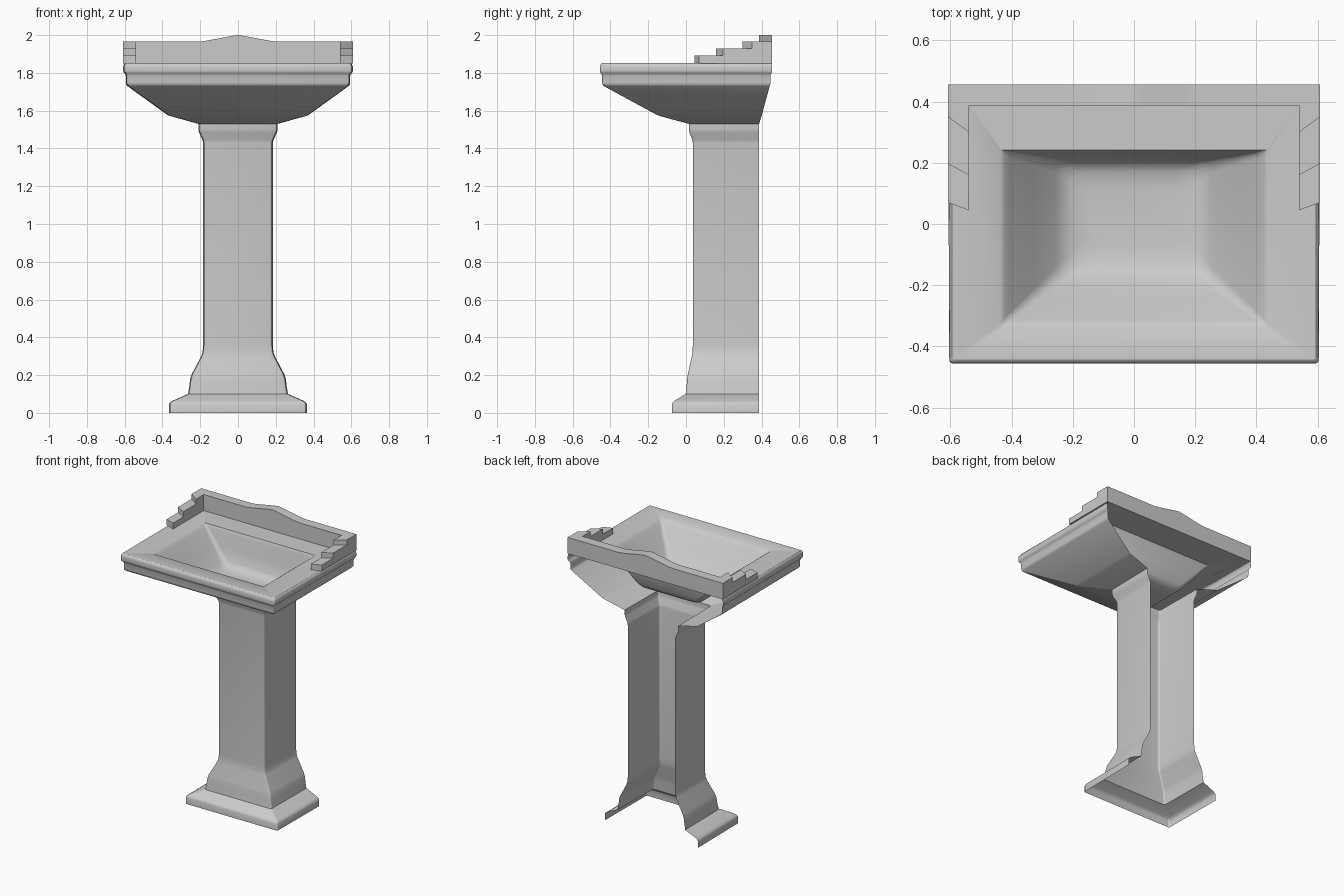
import bpy, bmesh
from math import sin, cos, pi

if "Cube" in bpy.data.objects:
    bpy.data.objects.remove(bpy.data.objects["Cube"])


def finish(name, bm, recalc=False):
    if recalc:
        bmesh.ops.recalc_face_normals(bm, faces=bm.faces)
    me = bpy.data.meshes.new(name)
    bm.to_mesh(me)
    bm.free()
    ob = bpy.data.objects.new(name, me)
    bpy.context.collection.objects.link(ob)
    bpy.ops.object.select_all(action='DESELECT')
    ob.select_set(True)
    bpy.context.view_layer.objects.active = ob
    bpy.ops.object.shade_smooth_by_angle(angle=0.6)
    return ob


def corner(cx, cy, r, start, n=4):
    return [(cx + r * cos(start + pi / 2 * i / n), cy + r * sin(start + pi / 2 * i / n))
            for i in range(n + 1)]


def u_ring(w, front, back, z, r=0.012):
    # three-sided outline, open at the back
    s = w - 0.004
    pts = [(-w, back)] + corner(-s + r, front + r, r, pi)
    pts += corner(s - r, front + r, r, 1.5 * pi) + [(w, back)]
    return [(x, y, z) for x, y in pts]


def box_ring(w, front, back, z, r):
    # closed rounded rectangle
    pts = corner(-w + r, front + r, r, pi) + corner(w - r, front + r, r, 1.5 * pi)
    pts += corner(w - r, back - r, r, 0) + corner(-w + r, back - r, r, pi / 2)
    return [(x, y, z) for x, y in pts]


def loft(name, rings, closed=False, cap=False):
    bm = bmesh.new()
    rows = [[bm.verts.new(p) for p in ring] for ring in rings]
    n = len(rows[0])
    for a, b in zip(rows, rows[1:]):
        for i in range(n if closed else n - 1):
            j = (i + 1) % n
            bm.faces.new((a[i], a[j], b[j], b[i]))
    if cap:
        bm.faces.new(rows[-1])
    return finish(name, bm)


def prism(name, side_a, side_b):
    bm = bmesh.new()
    a = [bm.verts.new(p) for p in side_a]
    b = [bm.verts.new(p) for p in side_b]
    bm.faces.new(a)
    bm.faces.new(b)
    for i in range(len(a)):
        j = (i + 1) % len(a)
        bm.faces.new((a[i], a[j], b[j], b[i]))
    return finish(name, bm, True)


# pedestal: thin shell, open at back and bottom (half width, front y, z)
pedestal = [(.365, -.075, 0), (.365, -.075, .045), (.36, -.071, .055), (.345, -.06, .065),
            (.265, -.002, .10), (.258, .003, .14), (.253, .006, .18), (.245, .01, .205),
            (.195, .031, .30), (.187, .035, .325), (.185, .036, .36), (.185, .036, 1.43),
            (.188, .034, 1.445), (.207, .018, 1.485), (.21, .015, 1.50), (.21, .015, 1.53)]
loft("pedestal", [u_ring(w, f, .387, z) for w, f, z in pedestal])

# basin outer shell, open at the back (half width, front y, back y, z)
shell = [(.21, .015, .387, 1.53), (.36, -.14, .40, 1.572), (.375, -.155, .402, 1.578),
         (.585, -.435, .443, 1.73), (.592, -.442, .446, 1.738), (.594, -.444, .447, 1.75),
         (.594, -.444, .447, 1.785), (.598, -.448, .45, 1.795), (.606, -.455, .455, 1.803),
         (.608, -.456, .456, 1.81), (.608, -.456, .456, 1.83), (.606, -.454, .456, 1.841),
         (.602, -.45, .456, 1.848), (.595, -.443, .456, 1.852)]
loft("basin_shell", [u_ring(w, f, b, z) for w, f, b, z in shell])

# flat deck running into the bowl (half width, front y, back y, z, corner radius)
bowl = [(.595, -.443, .456, 1.852, .01), (.437, -.336, .242, 1.85, .01),
        (.425, -.325, .239, 1.841, .015), (.41, -.312, .236, 1.825, .02),
        (.33, -.245, .222, 1.725, .03), (.26, -.185, .208, 1.645, .04),
        (.235, -.163, .195, 1.622, .045), (.205, -.135, .17, 1.607, .05),
        (.15, -.08, .12, 1.60, .05)]
loft("deck_and_bowl", [box_ring(*r) for r in bowl], True, True)

# backsplash with central peak
top = [(-.608, 1.965), (-.21, 1.965), (-.17, 1.97), (-.03, 1.996), (0, 2.0)]
top += [(-x, z) for x, z in reversed(top[:-1])]
outline = [(-.608, 1.851)] + top + [(.608, 1.851)]
prism("backsplash", [(x, .387, z) for x, z in outline], [(x, .456, z) for x, z in outline])

# stepped side rails with angled risers
levels = [1.851, 1.893, 1.93, 1.965]


def stair(x, starts):
    pts = []
    for y, lo, hi in zip(starts, levels, levels[1:]):
        pts += [(x, y, lo), (x, y, hi)]
    return pts + [(x, .388, levels[-1]), (x, .388, levels[0])]


for side, s in (("left", -1), ("right", 1)):
    prism(side + "_stepped_rail", stair(s * .54, (.045, .16, .30)),
          stair(s * .608, (.07, .197, .35)))
